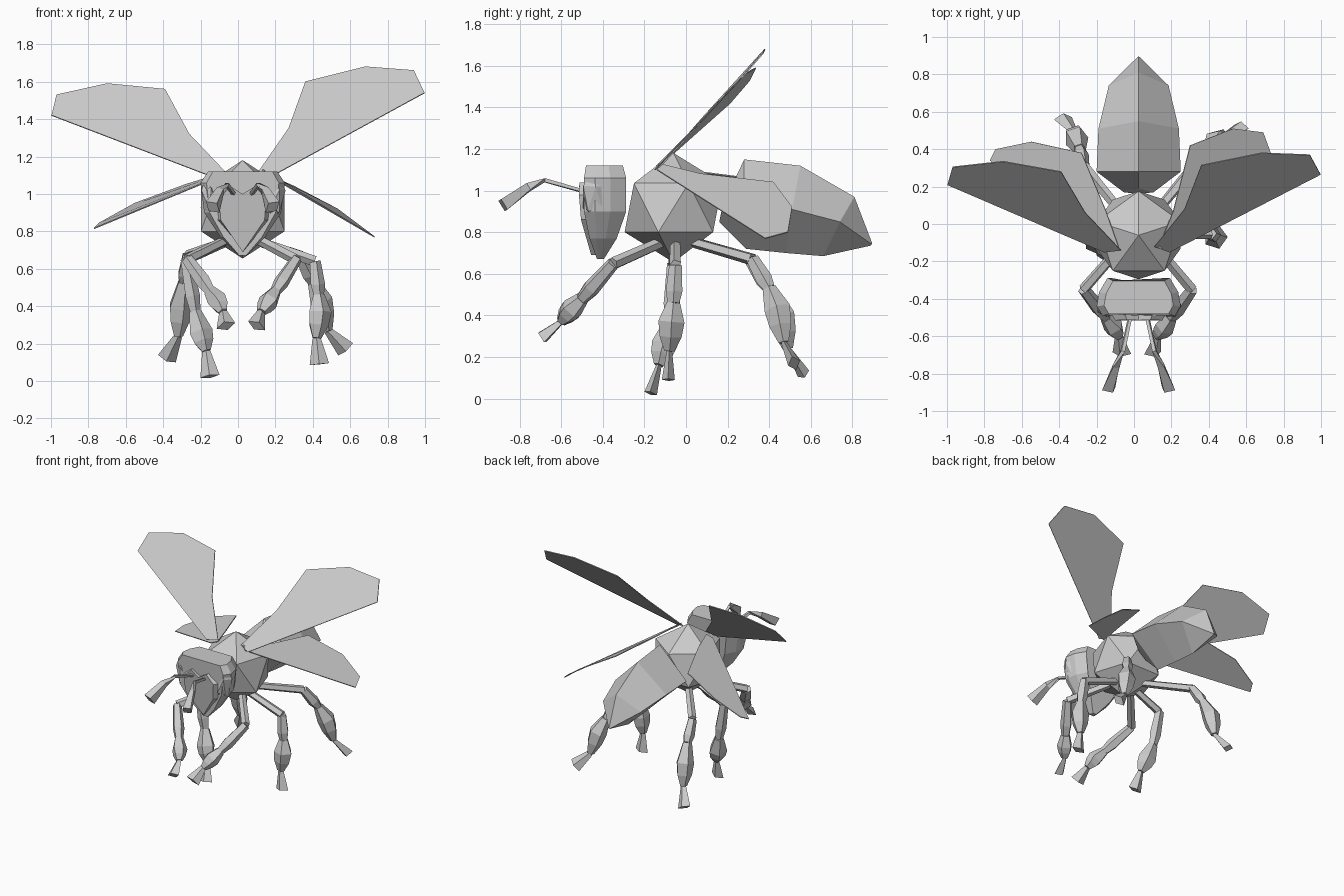
import bpy, bmesh, math
from mathutils import Vector

if "Cube" in bpy.data.objects:
    bpy.data.objects.remove(bpy.data.objects["Cube"])

MID = 0.025  # body centre line

grey = bpy.data.materials.new("light_grey")
grey.use_nodes = True
grey.diffuse_color = (0.6, 0.6, 0.6, 1)
grey.node_tree.nodes["Principled BSDF"].inputs["Base Color"].default_value = (0.6, 0.6, 0.6, 1)


def finish(name, bm):
    bmesh.ops.recalc_face_normals(bm, faces=bm.faces)
    mesh = bpy.data.meshes.new(name)
    bm.to_mesh(mesh)
    bm.free()
    mesh.materials.append(grey)
    obj = bpy.data.objects.new(name, mesh)
    bpy.context.collection.objects.link(obj)
    return obj


def loft(name, rings):
    """Skin a row of equal rings and cap both ends."""
    bm = bmesh.new()
    rows = [[bm.verts.new(p) for p in ring] for ring in rings]
    n = len(rows[0])
    for a, b in zip(rows, rows[1:]):
        for i in range(n):
            j = (i + 1) % n
            bm.faces.new((a[i], a[j], b[j], b[i]))
    bm.faces.new(rows[0])
    bm.faces.new(rows[-1])
    return finish(name, bm)


def limb(name, path, radii, sides=5, flat=1.0):
    """Faceted tube along a path with a radius at each point."""
    pts = [Vector(p) for p in path]
    rings = []
    for i, p in enumerate(pts):
        d = (pts[min(i + 1, len(pts) - 1)] - pts[max(i - 1, 0)]).normalized()
        u = d.cross(Vector((0, 1, 0.3))).normalized()
        v = d.cross(u)
        angles = [math.tau * k / sides for k in range(sides)]
        rings.append([p + radii[i] * (u * math.cos(a) + v * flat * math.sin(a)) for a in angles])
    return loft(name, rings)


def wing(name, outline):
    bm = bmesh.new()
    bm.faces.new([bm.verts.new(p) for p in outline])
    obj = finish(name, bm)
    mod = obj.modifiers.new("thickness", "SOLIDIFY")
    mod.thickness = 0.006
    mod.offset = 0


# Thorax
bm = bmesh.new()
bmesh.ops.create_icosphere(bm, subdivisions=1, radius=0.263)
thorax = finish("thorax", bm)
thorax.location = (MID, -0.06, 0.918)
thorax.rotation_euler.z = math.pi / 2

# Abdomen: diamond rings (half width, top, side, bottom as y and z)
sections = [(0.08, (0.19, 0.96), (0.17, 0.9), (0.16, 0.85)),
            (0.225, (0.28, 1.15), (0.28, 0.93), (0.29, 0.72)),
            (0.215, (0.55, 1.12), (0.51, 0.91), (0.48, 0.7)),
            (0.16, (0.81, 0.97), (0.74, 0.85), (0.66, 0.685)),
            (0.006, (0.895, 0.748), (0.893, 0.742), (0.89, 0.736))]
loft("abdomen", [[(MID, *top), (MID + w, *side), (MID, *low), (MID - w, *side)]
                 for w, top, side, low in sections])

# Head: shield-shaped half outline, scaled and bowed through its depth
half = [(0.185, 1.12), (0.225, 1.06), (0.205, 0.9), (0.12, 0.77), (0.02, 0.67)]
shield = half + [(-x, z) for x, z in reversed(half)]
rings = []
for y, s, bow in [(-0.28, 0.74, -1.2), (-0.36, 0.94, -0.6), (-0.44, 1.0, 0.2), (-0.495, 0.86, 0.7)]:
    rings.append([(MID + x * s, y + bow * (z - 0.98) ** 2, z) for x, z in shield])
loft("head", rings)

# Face plate: heart-shaped ridge on the front of the head
heart = [(0.0, 1.0), (0.07, 1.04), (0.14, 0.98), (0.13, 0.86), (0.0, 0.69),
         (-0.13, 0.86), (-0.14, 0.98), (-0.07, 1.04)]
loft("face_plate", [[(MID + x * s, y + 0.7 * (z - 0.98) ** 2, z) for x, z in heart]
                    for y, s in [(-0.47, 1.1), (-0.515, 0.9)]])

for side, tag in [(1, "left"), (-1, "right")]:
    # Eyes
    bm = bmesh.new()
    bmesh.ops.create_icosphere(bm, subdivisions=1, radius=1)
    eye = finish(tag + "_eye", bm)
    eye.location = (MID + side * 0.172, -0.435, 0.97)
    eye.scale = (0.052, 0.07, 0.13)
    eye.rotation_euler.y = side * 0.2
    # Antennae
    limb(tag + "_antenna",
         [(MID + side * x, y, z) for x, y, z in
          [(0.04, -0.47, 0.99), (0.085, -0.68, 1.05), (0.12, -0.76, 1.015), (0.16, -0.88, 0.93)]],
         [0.012, 0.015, 0.028, 0.047], 4, 0.8)

# Wings
wing("left_fore_wing", [(0.19, -0.15, 1.1), (0.11, -0.12, 1.12), (0.27, 0.08, 1.35), (0.36, 0.315, 1.6),
                        (0.68, 0.38, 1.68), (0.94, 0.37, 1.66), (0.997, 0.265, 1.54)])
wing("right_fore_wing", [(-0.16, -0.15, 1.1), (-0.07, -0.14, 1.12), (-0.26, 0.06, 1.32), (-0.39, 0.28, 1.56),
                         (-0.7, 0.335, 1.59), (-0.97, 0.305, 1.53), (-0.997, 0.21, 1.42)])
wing("left_hind_wing", [(0.16, -0.14, 1.1), (0.13, -0.13, 1.13), (0.21, 0.07, 1.08), (0.3, 0.42, 1.04),
                        (0.53, 0.51, 0.92), (0.69, 0.49, 0.8), (0.73, 0.38, 0.77)])
wing("right_hind_wing", [(-0.13, -0.14, 1.08), (-0.08, -0.13, 1.1), (-0.15, 0.07, 1.09), (-0.28, 0.38, 1.05),
                         (-0.55, 0.44, 0.95), (-0.74, 0.4, 0.845), (-0.77, 0.34, 0.815)])

# Legs: hip, knee, shin end, calf bulge, ankle, foot end
legs = {
    "left_front": [(0.1, -0.1, 0.76), (0.31, -0.35, 0.65), (0.2, -0.5, 0.48), (0.165, -0.55, 0.43), (0.125, -0.6, 0.37), (0.1, -0.69, 0.295)],
    "right_front": [(-0.05, -0.1, 0.76), (-0.27, -0.35, 0.65), (-0.15, -0.5, 0.48), (-0.11, -0.55, 0.43), (-0.08, -0.6, 0.37), (-0.065, -0.69, 0.295)],
    "left_middle": [(0.1, -0.05, 0.75), (0.41, -0.05, 0.64), (0.43, -0.06, 0.46), (0.435, -0.07, 0.37), (0.42, -0.08, 0.23), (0.435, -0.085, 0.09)],
    "right_middle": [(-0.05, -0.06, 0.75), (-0.28, -0.06, 0.65), (-0.23, -0.07, 0.37), (-0.2, -0.1, 0.26), (-0.17, -0.13, 0.16), (-0.15, -0.17, 0.025)],
    "left_hind": [(0.1, 0.04, 0.75), (0.33, 0.32, 0.67), (0.4, 0.4, 0.53), (0.44, 0.44, 0.43), (0.48, 0.47, 0.27), (0.575, 0.52, 0.17)],
    "right_hind": [(-0.05, 0.04, 0.75), (-0.27, 0.31, 0.67), (-0.29, 0.4, 0.53), (-0.31, 0.46, 0.4), (-0.32, 0.49, 0.24), (-0.38, 0.565, 0.12)],
}
for name, path in legs.items():
    hip, knee, shin, calf, ankle, foot = [Vector(p) for p in path]
    bulge = 0.055 if "front" in name else 0.066
    limb(name + "_thigh", [hip, knee], [0.026, 0.03])
    limb(name + "_shin", [knee, knee.lerp(shin, 0.7), shin], [0.032, 0.042, 0.03])
    limb(name + "_calf", [shin, calf, calf.lerp(ankle, 0.5), ankle], [0.034, bulge, bulge * 0.85, 0.026])
    limb(name + "_foot", [ankle, foot], [0.022, 0.052], 4, 0.6)
